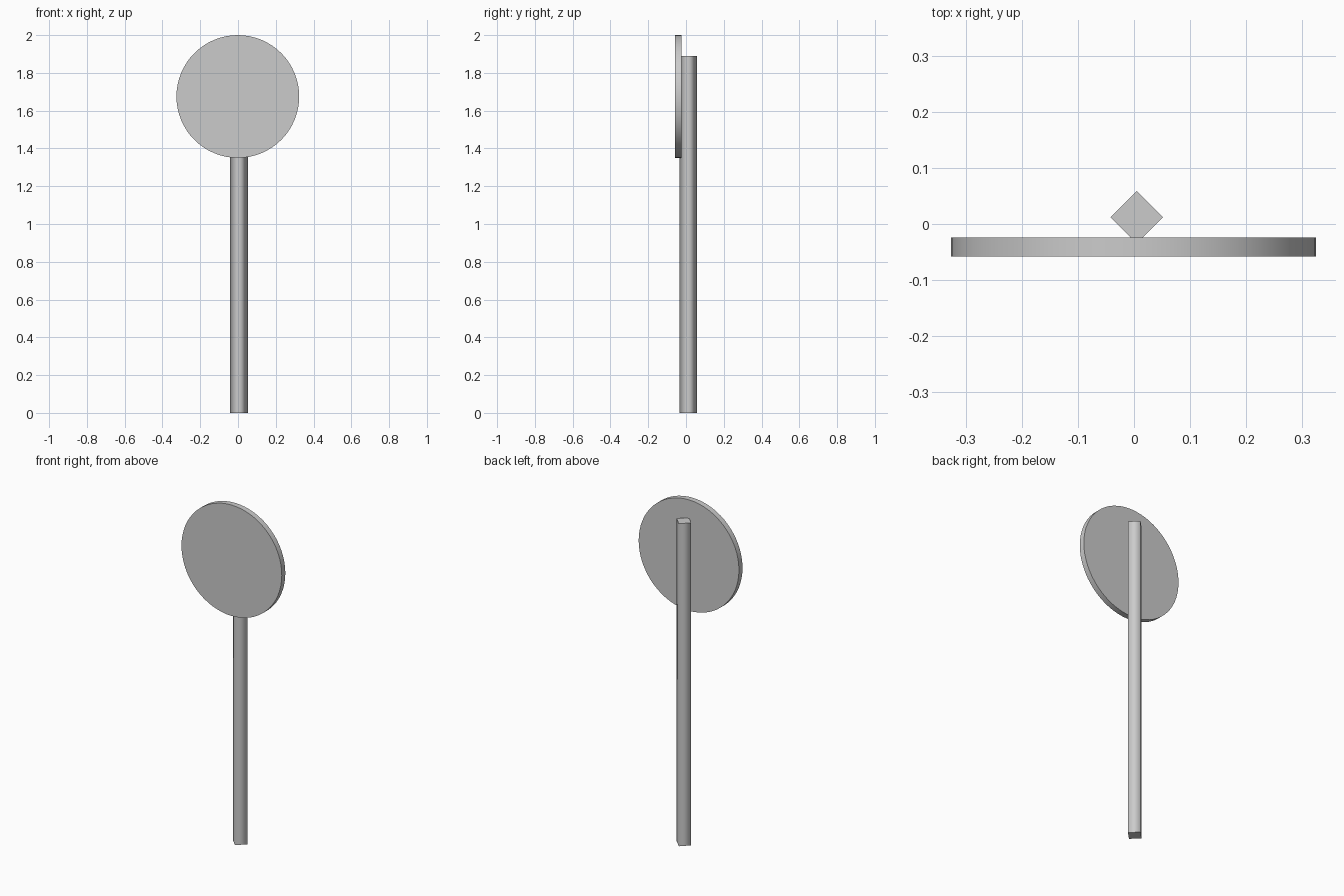
import bpy
import math
from mathutils import Matrix

cube = bpy.data.objects.get("Cube")
if cube:
    bpy.data.objects.remove(cube, do_unlink=True)

# Single plain grey for the whole sign
GREY = (0.6, 0.6, 0.6, 1.0)
grey = bpy.data.materials.new("plain grey")
grey.use_nodes = True
grey.diffuse_color = GREY
bsdf = next(n for n in grey.node_tree.nodes if n.type == 'BSDF_PRINCIPLED')
bsdf.inputs["Base Color"].default_value = GREY


def cylinder(name, sides, radius, depth, centre, turn):
    """Capped cylinder with smooth walls, flat caps and sharp cap rims."""
    bpy.ops.mesh.primitive_cylinder_add(vertices=sides, radius=radius, depth=depth)
    obj = bpy.context.object
    obj.name = obj.data.name = name
    mesh = obj.data
    rim = set()
    for face in mesh.polygons:
        is_cap = abs(face.normal.z) > 0.9
        face.use_smooth = not is_cap
        if is_cap:
            rim.update(face.edge_keys)
    for edge in mesh.edges:
        edge.use_edge_sharp = edge.key in rim
    mesh.transform(turn)
    obj.location = centre
    mesh.materials.append(grey)
    return obj


# Square post, standing with one corner to the front
cylinder("post", 4, 0.047, 1.89, (0.005, 0.012, 0.945), Matrix.Identity(4))

# Round sign plate facing the front
cylinder("sign_plate", 64, 0.325, 0.033, (-0.001, -0.041, 1.675),
         Matrix.Rotation(math.pi / 2, 4, 'X'))
